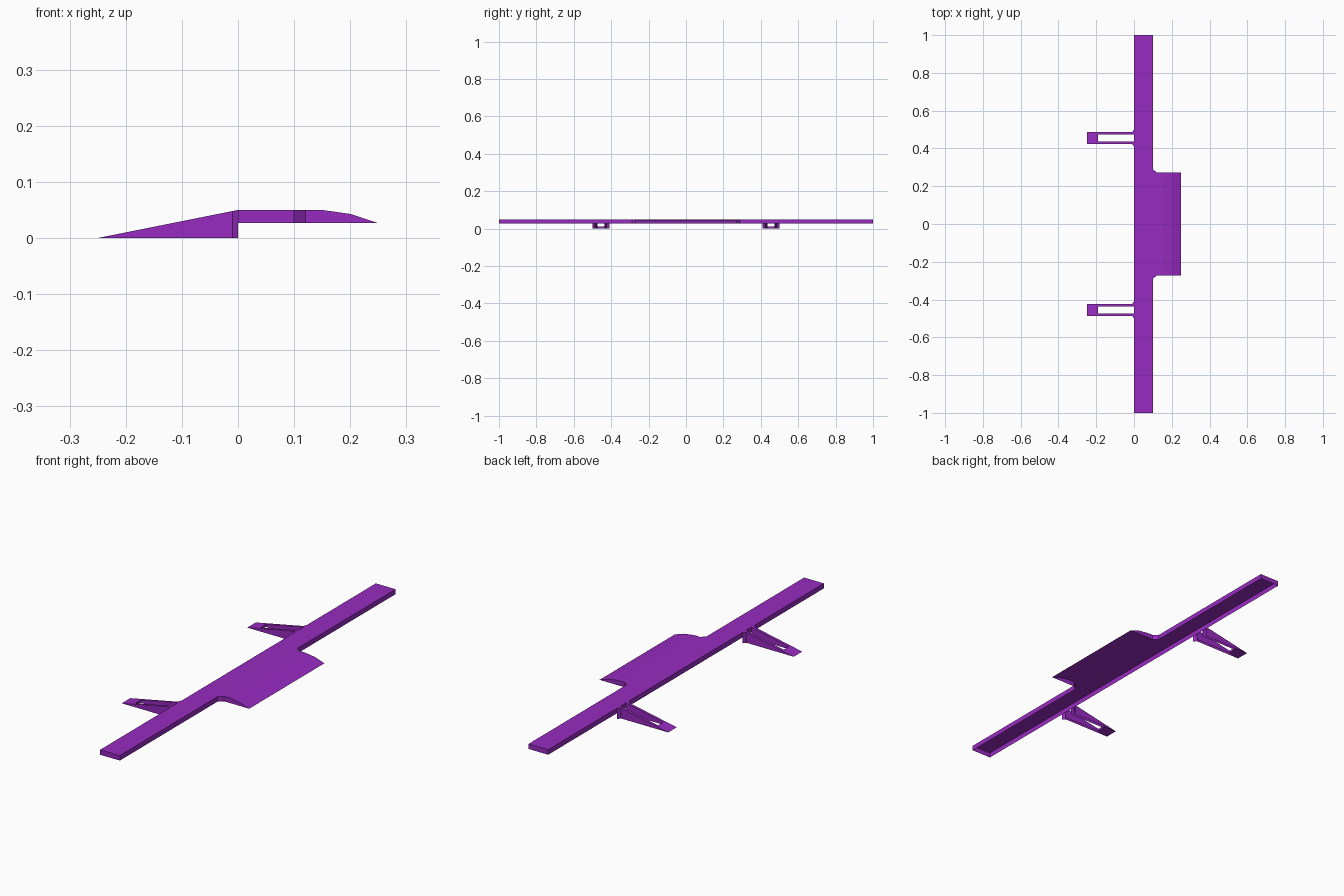
import bpy
import bmesh

cube = bpy.data.objects.get("Cube")
if cube:
    bpy.data.objects.remove(cube, do_unlink=True)

purple = bpy.data.materials.new("purple")
purple.use_nodes = True
colour = (0.31, 0.024, 0.53, 1)
purple.diffuse_color = colour
purple.node_tree.nodes["Principled BSDF"].inputs["Base Color"].default_value = colour


def shell(name, panels, bottom, open_root=False):
    """Top panels with a thin skirt down to the bottom height, open underneath."""
    bm = bmesh.new()
    for panel in panels:
        bm.faces.new([bm.verts.new(p) for p in panel])
    bmesh.ops.remove_doubles(bm, verts=bm.verts[:], dist=0.0001)
    rim = [e for e in bm.edges if e.is_boundary
           and not (open_root and all(abs(v.co.x) < 0.001 for v in e.verts))]
    result = bmesh.ops.extrude_edge_only(bm, edges=rim)
    for item in result["geom"]:
        if isinstance(item, bmesh.types.BMVert):
            item.co.z = bottom
    bmesh.ops.remove_doubles(bm, verts=bm.verts[:], dist=0.0001)
    bmesh.ops.recalc_face_normals(bm, faces=bm.faces[:])
    bm.normal_update()
    if max(bm.faces, key=lambda f: f.calc_area()).normal.z < 0:
        bmesh.ops.reverse_faces(bm, faces=bm.faces[:])
    mesh = bpy.data.meshes.new(name)
    bm.to_mesh(mesh)
    bm.free()
    mesh.materials.append(purple)
    obj = bpy.data.objects.new(name, mesh)
    bpy.context.collection.objects.link(obj)
    return obj


# Long bar with a wide lip curving down at the middle
TOP, BASE, LIP = 0.05, 0.027, 0.273
half = [(0, -1), (0.1, -1), (0.1, -0.29), (0.12, -LIP), (0.15, -LIP)]
outline = half + [(x, -y) for x, y in reversed(half)]
panels = [[(x, y, TOP) for x, y in outline]]
lip_profile = [(0.15, TOP), (0.2, 0.043), (0.248, BASE)]
for (xa, za), (xb, zb) in zip(lip_profile, lip_profile[1:]):
    panels.append([(xa, -LIP, za), (xb, -LIP, zb), (xb, LIP, zb), (xa, LIP, za)])
shell("bar_with_lip", panels, BASE)

# Two slotted, wedge-shaped prongs with flared roots
side = [(-0.19, -0.019), (0, -0.019), (0, -0.045), (-0.01, -0.031), (-0.25, -0.031)]
prong = side + [(x, -y) for x, y in reversed(side)]
for name, centre in (("front_prong", -0.455), ("back_prong", 0.455)):
    top = [(x, y + centre, TOP + 0.2 * x) for x, y in reversed(prong)]
    shell(name, [top], 0, open_root=True)
